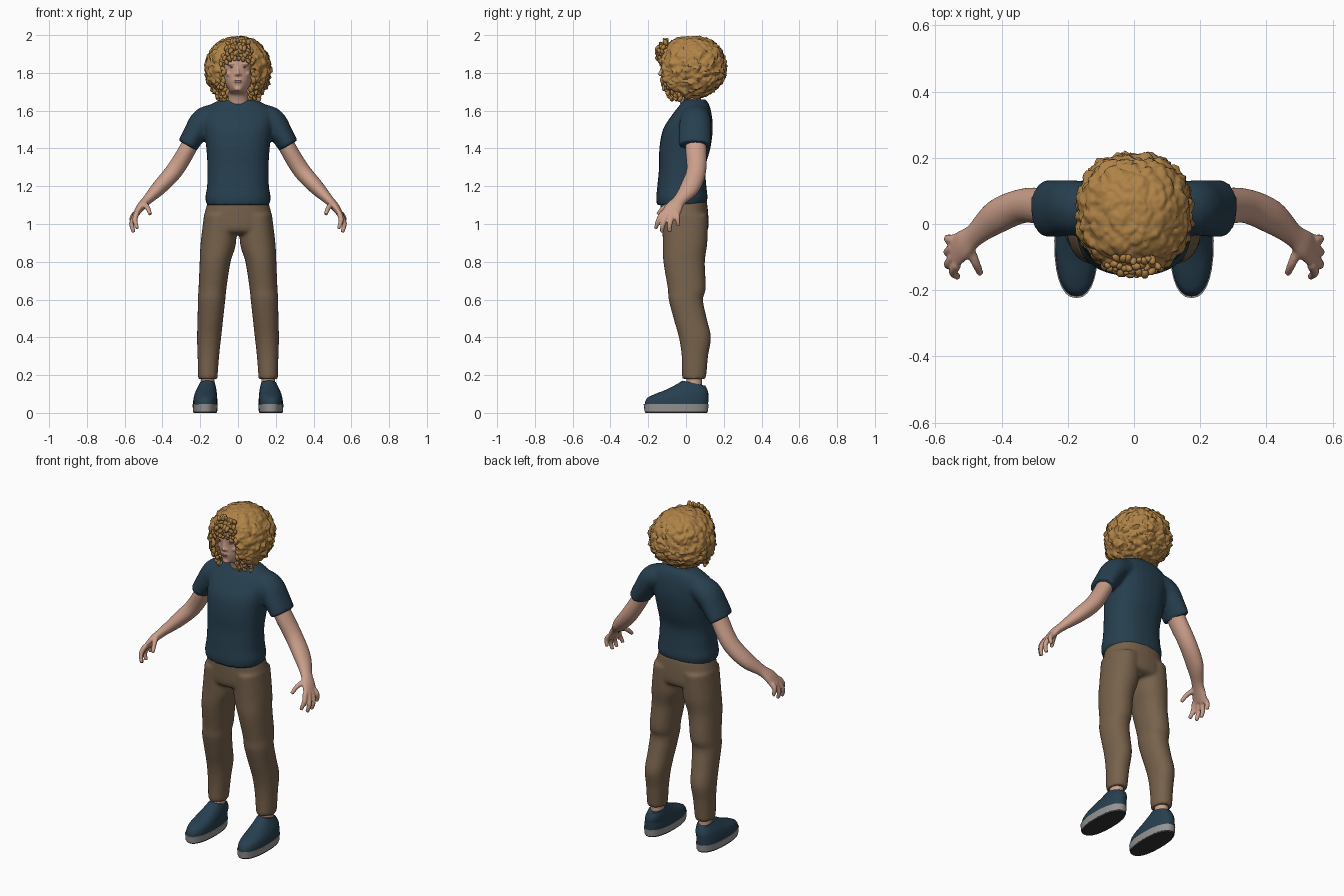
import bpy, bmesh, math, random
from mathutils import Vector, Matrix, noise

if "Cube" in bpy.data.objects:
    bpy.data.objects.remove(bpy.data.objects["Cube"])

random.seed(4)


def material(name, rgb):
    m = bpy.data.materials.new(name)
    m.diffuse_color = (*rgb, 1)
    m.use_nodes = True
    m.node_tree.nodes["Principled BSDF"].inputs["Base Color"].default_value = m.diffuse_color
    return m


NAVY = material("navy cloth", (0.020, 0.050, 0.078))
BROWN = material("brown cloth", (0.185, 0.122, 0.072))
SKIN = material("skin", (0.60, 0.345, 0.255))
LIP = material("dark skin", (0.42, 0.19, 0.14))
HAIR = material("golden hair", (0.43, 0.225, 0.062))
GREY = material("grey rubber", (0.30, 0.30, 0.30))
BLACK = material("dark rubber", (0.035, 0.033, 0.035))


def loft(bm, secs, flat=True, n=28, steps=5, power=2.0):
    """Skin superellipse rings through (x, y, z, half width, half depth)."""
    pts = []
    for i in range(len(secs) - 1):
        q = [Vector(secs[min(max(i + k, 0), len(secs) - 1)]) for k in (-1, 0, 1, 2)]
        for s in range(steps):
            t = s / steps
            pts.append(0.5 * (2 * q[1] + (q[2] - q[0]) * t
                              + (2 * q[0] - 5 * q[1] + 4 * q[2] - q[3]) * t * t
                              + (3 * q[1] - q[0] - 3 * q[2] + q[3]) * t ** 3))
    pts.append(Vector(secs[-1]))
    rings = []
    for i, p in enumerate(pts):
        a, b = pts[max(i - 1, 0)], pts[min(i + 1, len(pts) - 1)]
        tan = Vector((0, 0, 1)) if flat else Vector((b - a)[:3]).normalized()
        u = tan.cross(Vector((0, 1, 0))).normalized()
        v = tan.cross(u)
        ring = []
        for k in range(n):
            ang = 2 * math.pi * k / n
            c, s = math.cos(ang), math.sin(ang)
            c = math.copysign(abs(c) ** (2 / power), c)
            s = math.copysign(abs(s) ** (2 / power), s)
            ring.append(bm.verts.new(Vector(p[:3]) + u * c * p[3] + v * s * p[4]))
        rings.append(ring)
    for r0, r1 in zip(rings, rings[1:]):
        for k in range(n):
            bm.faces.new((r0[k], r0[(k + 1) % n], r1[(k + 1) % n], r1[k]))
    bm.faces.new(rings[0])
    bm.faces.new(rings[-1])


def blob(bm, loc, size, rot=(0, 0, 0), sub=2):
    m = Matrix.Translation(loc)
    for axis, a in zip("XYZ", rot):
        m = m @ Matrix.Rotation(a, 4, axis)
    bmesh.ops.create_icosphere(bm, subdivisions=sub, radius=1,
                               matrix=m @ Matrix.Diagonal((*size, 1)))


def finish(name, bm, mat, mirror=False, voxel=0, smooth=4):
    bmesh.ops.recalc_face_normals(bm, faces=bm.faces[:])
    me = bpy.data.meshes.new(name)
    bm.to_mesh(me)
    bm.free()
    ob = bpy.data.objects.new(name, me)
    bpy.context.collection.objects.link(ob)
    me.materials.append(mat)
    bpy.ops.object.select_all(action='DESELECT')
    ob.select_set(True)
    bpy.context.view_layer.objects.active = ob
    bpy.ops.object.shade_smooth_by_angle(angle=math.radians(50))
    if mirror:
        ob.modifiers.new("mirror", 'MIRROR').use_mirror_merge = False
    if voxel:  # fuse overlapping pieces into one soft surface
        r = ob.modifiers.new("fuse", 'REMESH')
        r.mode, r.voxel_size, r.use_smooth_shade = 'VOXEL', voxel, True
        s = ob.modifiers.new("soften", 'SMOOTH')
        s.factor, s.iterations = 0.5, smooth
    return ob


# Shirt: torso and both sleeves fused
bm = bmesh.new()
loft(bm, [(0, -.025, 1.10, .166, .130), (0, -.022, 1.14, .173, .136),
          (0, -.022, 1.20, .164, .130), (0, -.020, 1.30, .162, .123),
          (0, -.006, 1.40, .168, .135), (0, .010, 1.50, .180, .132),
          (0, .032, 1.58, .185, .104), (0, .045, 1.63, .150, .078),
          (0, .045, 1.66, .085, .060)], power=2.35)
for sx in (1, -1):
    loft(bm, [(.08 * sx, .05, 1.575, .065, .070), (.175 * sx, .05, 1.55, .070, .082),
              (.228 * sx, .047, 1.48, .062, .086), (.267 * sx, .046, 1.415, .055, .086)],
         flat=False)
finish("shirt", bm, NAVY, voxel=.010)

# Trousers: hips and both legs fused
bm = bmesh.new()
loft(bm, [(0, -.012, 1.125, .158, .122), (0, -.008, 1.05, .178, .126),
          (0, -.005, .97, .185, .122), (0, -.005, .945, .15, .09)], power=2.3)
leg = [(.095, -.005, 1.05, .085, .122), (.104, -.005, .90, .094, .118),
       (.121, -.010, .80, .082, .110), (.135, .004, .66, .074, .101),
       (.140, -.001, .60, .073, .091), (.146, .022, .50, .068, .088),
       (.153, .047, .40, .064, .085), (.157, .047, .30, .057, .070),
       (.160, .043, .18, .051, .063)]
for sx in (1, -1):
    loft(bm, [(s[0] * sx, *s[1:]) for s in leg], power=2.2)
finish("trousers", bm, BROWN, voxel=.010)

# Arms with hands
bm = bmesh.new()
loft(bm, [(.22, .050, 1.50, .042, .050), (.262, .052, 1.405, .045, .056),
          (.335, .055, 1.285, .046, .052), (.415, .022, 1.195, .040, .052),
          (.480, -.032, 1.128, .026, .036), (.515, -.062, 1.090, .022, .045),
          (.545, -.085, 1.045, .015, .052)], flat=False)
fingers = [((.535, -.122, 1.060), (.546, -.146, 1.02), (.532, -.160, .975)),
           ((.543, -.100, 1.050), (.562, -.122, 1.00), (.552, -.128, .955)),
           ((.546, -.072, 1.050), (.563, -.085, 1.00), (.553, -.087, .957)),
           ((.545, -.047, 1.055), (.562, -.045, 1.03), (.556, -.040, .990)),
           ((.500, -.065, 1.110), (.478, -.118, 1.085), (.464, -.150, 1.050))]
for f in fingers:
    loft(bm, [(*p, r, r) for p, r in zip(f, (.015, .0135, .010))], flat=False, n=12)
finish("arms", bm, SKIN, mirror=True, voxel=.006, smooth=2)

# Ankles
bm = bmesh.new()
loft(bm, [(.16, .043, .10, .042, .046), (.16, .043, .15, .037, .041),
          (.16, .043, .21, .037, .042)])
finish("ankles", bm, SKIN, mirror=True)

# Shoes: cloth upper, rubber rim and dark tread
bm = bmesh.new()
loft(bm, [(.174, -.051, .040, .064, .168), (.173, -.048, .065, .064, .166),
          (.172, -.036, .088, .061, .154), (.169, .002, .110, .056, .116),
          (.165, .028, .135, .048, .085), (.162, .042, .160, .040, .060)], power=2.35)
for v in bm.verts:
    v.co.z -= max(0, v.co.z - .09) * (v.co.y - .03) * 3.2
finish("shoe_uppers", bm, NAVY, mirror=True)
bm = bmesh.new()
loft(bm, [(.174, -.052, .008, .064, .168), (.174, -.052, .046, .067, .172)],
     steps=1, power=2.35)
finish("shoe_soles", bm, GREY, mirror=True)
bm = bmesh.new()
loft(bm, [(.174, -.052, 0, .061, .163), (.174, -.052, .009, .064, .167)],
     steps=1, power=2.35)
finish("shoe_treads", bm, BLACK, mirror=True)

# Head and neck with nose, brow, cheeks and chin
bm = bmesh.new()
loft(bm, [(0, .035, 1.60, .068, .060), (0, .022, 1.66, .060, .058),
          (0, .008, 1.69, .056, .064), (0, -.034, 1.706, .048, .080),
          (0, -.032, 1.75, .070, .096), (0, -.030, 1.80, .079, .100),
          (0, -.028, 1.86, .082, .104), (0, -.020, 1.92, .078, .098),
          (0, -.010, 1.96, .045, .055)])
blob(bm, (0, -.132, 1.795), (.012, .020, .012))
blob(bm, (0, -.128, 1.815), (.008, .012, .032), (-.25, 0, 0))
blob(bm, (0, -.114, 1.716), (.022, .016, .014))
blob(bm, (0, -.123, 1.757), (.024, .011, .014))
for sx in (1, -1):
    blob(bm, (.013 * sx, -.126, 1.792), (.008, .011, .008))
    blob(bm, (.032 * sx, -.119, 1.848), (.028, .014, .009), (0, .12 * sx, 0))
    blob(bm, (.044 * sx, -.095, 1.795), (.022, .022, .018))
finish("head", bm, SKIN, voxel=.005, smooth=3)

# Lips and eyes
bm = bmesh.new()
blob(bm, (0, -.131, 1.759), (.022, .004, .0035))
blob(bm, (0, -.130, 1.752), (.017, .004, .0035))
for sx in (1, -1):
    blob(bm, (.032 * sx, -.121, 1.830), (.014, .004, .004), (0, 0, .3 * sx))
finish("lips_and_eyelids", bm, LIP)


# Hair mass: lumpy rounded shell, hollowed in front of the face
def hair_point(d, extra=1.0):
    n = 2.35
    d = d / (abs(d.x) ** n + abs(d.y) ** n + abs(d.z) ** n) ** (1 / n)
    p = Vector((d.x * .174, .034 + d.y * .178, 1.822 + d.z * .172) if extra == 1 else
               (d.x * .174 * extra, .034 + d.y * .178 * extra, 1.822 + d.z * .172 * extra))
    if d.z < 0:  # hem rises towards the nape
        p.z += max(0, p.y) * .22 * -d.z
    if d.z > 0:  # crown is rounder
        p.x *= 1 - .16 * d.z ** 2
    return p


bm = bmesh.new()
bmesh.ops.create_icosphere(bm, subdivisions=6, radius=1)
for v in bm.verts:
    d = v.co.normalized()
    warp = d + .12 * noise.noise_vector(d * 4)
    lump = .50 - noise.voronoi(warp * 4.2)[0][0]
    fine = .45 - noise.voronoi(warp * 9)[0][0]
    rough = 1 - .6 * max(0, d.z) ** 2
    p = hair_point(d, 1 + rough * (.13 * lump + .075 * fine) + .02 * noise.noise(d * 3))
    if p.y < -.01 and abs(p.x) < .084 and p.z < 1.885 - 6 * p.x ** 2:
        p.y = -.01
    v.co = p
finish("hair", bm, HAIR)

# Curls: dense fringe above the brow, locks beside the cheeks
bm = bmesh.new()


def curl(x, y, z, s):
    blob(bm, (x, y, z), (s * .8, s * .75, s * 1.25),
         [random.uniform(-.7, .7) for _ in range(3)])


for row in range(6):
    z = 1.876 + row * .018
    half = .088 - .006 * row
    for i in range(8):
        x = -half + 2 * half * (i + .5 * (row % 2)) / 7.5
        y = -.148 + 3.2 * x * x + .35 * max(0, row - 3) * .05
        curl(x + random.uniform(-.005, .005), y + random.uniform(-.007, .007),
             z - 3.5 * x * x + random.uniform(-.006, .006), random.uniform(.012, .016))
for sx in (1, -1):
    for i in range(14):
        z = 1.665 + i * .0155
        for j in range(3):
            x = .080 + .018 * j + random.uniform(-.006, .006) - .008 * (i < 4)
            y = -.118 + .022 * j + .05 * max(0, (1.75 - z) / .1)
            curl(x * sx, y + random.uniform(-.008, .008), z, random.uniform(.012, .017))
finish("curls", bm, HAIR)
